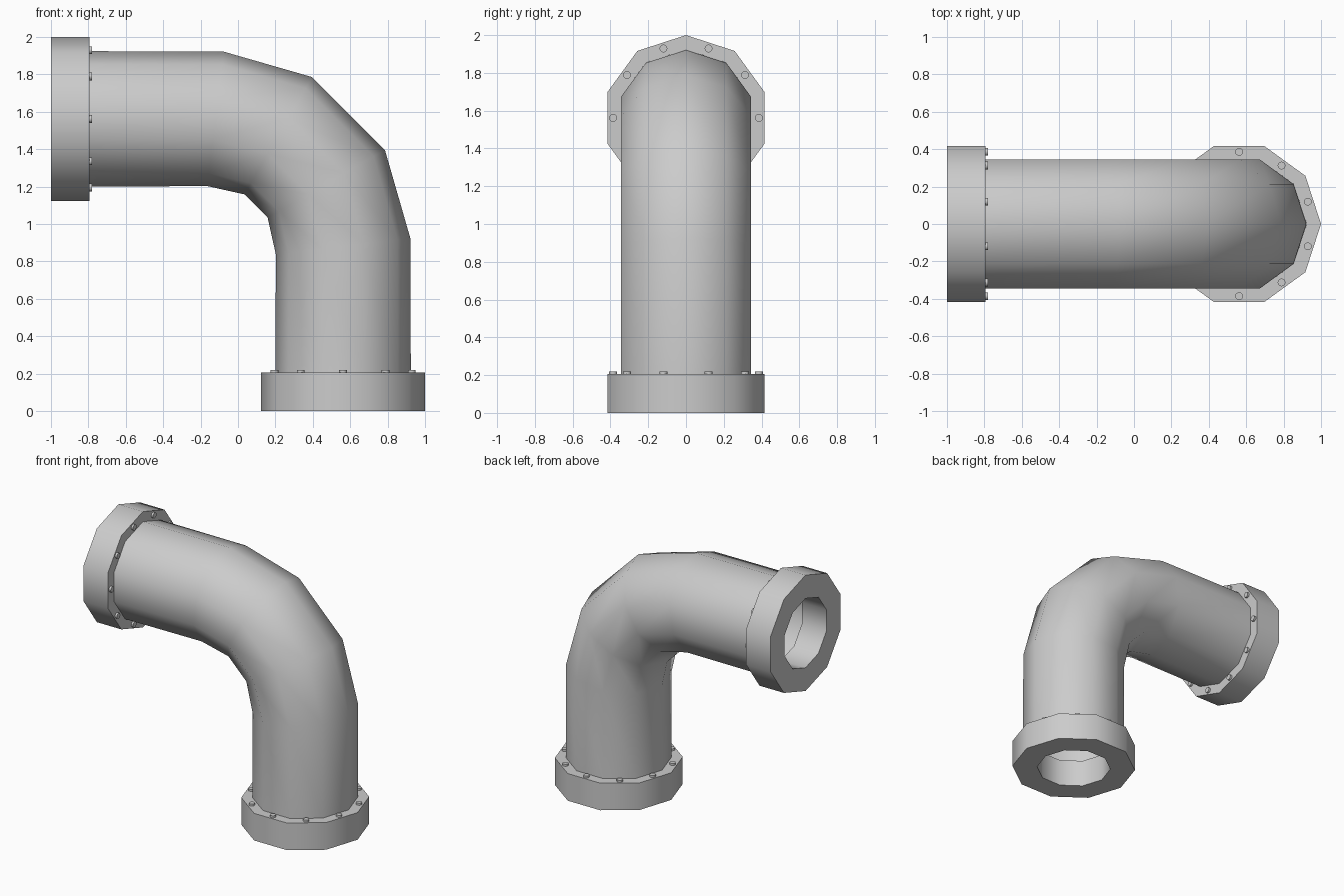
import bpy
import bmesh
from math import sin, cos, pi, radians
from mathutils import Matrix, Vector

cube = bpy.data.objects.get("Cube")
if cube:
    bpy.data.objects.remove(cube, do_unlink=True)

SIDES = 10
AXIS = 0.562            # distance of the pipe axis from each flange's centre line
HEIGHT = 1 + AXIS
PIPE_R, FLANGE_R, HOLE_R, FLANGE_H = 0.362, 0.438, 0.262, 0.205

grey = bpy.data.materials.new("pipe grey")
grey.use_nodes = True
colour = (0.6, 0.6, 0.6, 1)
grey.diffuse_color = colour
grey.node_tree.nodes["Principled BSDF"].inputs["Base Color"].default_value = colour


def finish(name, bm, matrix=Matrix(), fix_normals=True):
    if fix_normals:
        bmesh.ops.recalc_face_normals(bm, faces=bm.faces)
    mesh = bpy.data.meshes.new(name)
    bm.to_mesh(mesh)
    bm.free()
    mesh.materials.append(grey)
    obj = bpy.data.objects.new(name, mesh)
    obj.matrix_world = matrix
    bpy.context.collection.objects.link(obj)
    bpy.ops.object.select_all(action='DESELECT')
    obj.select_set(True)
    bpy.context.view_layer.objects.active = obj
    bpy.ops.object.shade_smooth_by_angle(angle=radians(40))
    return obj


def ring(bm, centre, u, v, radius):
    return [bm.verts.new(centre + radius * (u * cos(a) + v * sin(a)))
            for a in (2 * pi * i / SIDES for i in range(SIDES))]


def bridge(bm, a, b):
    for i in range(SIDES):
        j = (i + 1) % SIDES
        bm.faces.new((a[i], a[j], b[j], b[i]))


# Bent pipe: mitred rings (x, z, tilt of the ring in degrees)
stations = [(-1 + FLANGE_H, HEIGHT, 0), (-0.12, HEIGHT, 7), (0.215, 1.472, 30),
            (0.472, 1.215, 60), (AXIS, 0.88, 83), (AXIS, FLANGE_H, 90)]
bm = bmesh.new()
rings = []
for x, z, tilt in stations:
    t = radians(tilt)
    rings.append(ring(bm, Vector((x, 0, z)), Vector((sin(t), 0, cos(t))),
                      Vector((0, 1, 0)), PIPE_R))
for a, b in zip(rings, rings[1:]):
    bridge(bm, a, b)
finish("bent_pipe", bm)


# Flange collars with a through hole, and their bolts
def flange(name, matrix):
    bm = bmesh.new()
    loops = [ring(bm, Vector((0, 0, h)), Vector((1, 0, 0)), Vector((0, 1, 0)), r)
             for r, h in ((FLANGE_R, 0), (FLANGE_R, FLANGE_H),
                          (HOLE_R, FLANGE_H), (HOLE_R, 0))]
    for i in range(4):
        bridge(bm, loops[i], loops[(i + 1) % 4])
    finish(name + "_flange", bm, matrix)

    bm = bmesh.new()
    for i in range(SIDES):
        a = 2 * pi * (i + 0.5) / SIDES
        place = Matrix.Translation((0.386 * cos(a), 0.386 * sin(a), FLANGE_H + 0.003))
        bmesh.ops.create_cone(bm, cap_ends=True, segments=12, radius1=0.021,
                              radius2=0.021, depth=0.024, matrix=place)
    finish(name + "_bolts", bm, matrix)


flange("lower", Matrix.Translation((AXIS, 0, 0)))
flange("upper", Matrix.Translation((-1, 0, HEIGHT)) @ Matrix.Rotation(pi / 2, 4, 'Y'))
